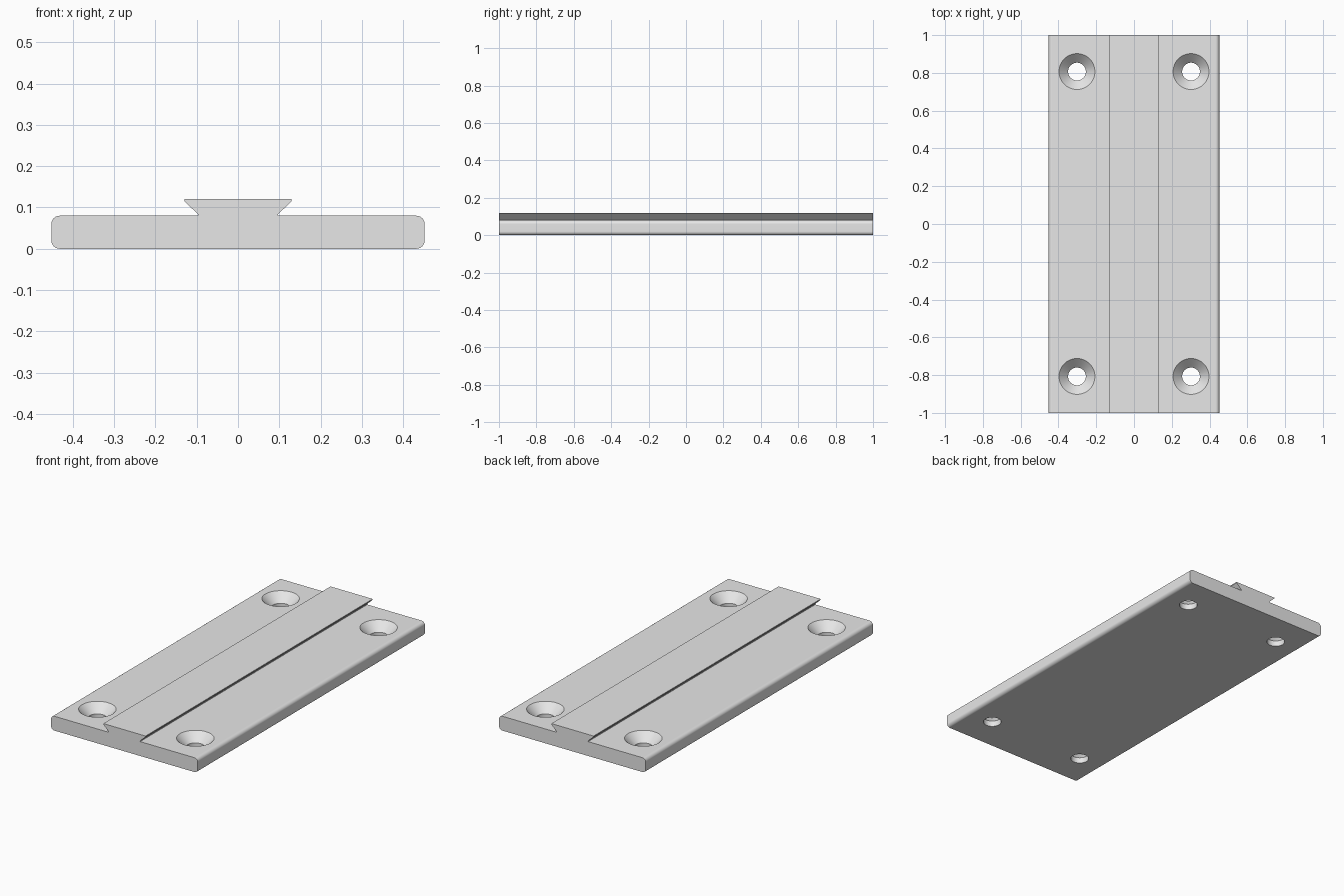
import bpy
import bmesh
from math import cos, sin, pi, radians

cube = bpy.data.objects.get("Cube")
if cube:
    bpy.data.objects.remove(cube, do_unlink=True)

LENGTH, HALF_W, THICK, ROUND = 2.0, 0.452, 0.08, 0.02
HOLE_X, HOLE_Y = 0.302, 0.807

metal = bpy.data.materials.new("light grey")
metal.use_nodes = True
grey = (0.8, 0.8, 0.8, 1)
metal.diffuse_color = grey
metal.node_tree.nodes["Principled BSDF"].inputs["Base Color"].default_value = grey


def make_object(name, bm):
    bmesh.ops.recalc_face_normals(bm, faces=bm.faces)
    mesh = bpy.data.meshes.new(name)
    bm.to_mesh(mesh)
    bm.free()
    mesh.materials.append(metal)
    obj = bpy.data.objects.new(name, mesh)
    bpy.context.collection.objects.link(obj)
    return obj


def corner(cx, cz, start, steps=6):
    """Quarter-round points of the plate edge."""
    angles = [start + pi / 2 * i / steps for i in range(steps + 1)]
    return [(cx + ROUND * cos(a), cz + ROUND * sin(a)) for a in angles]


# Plate with dovetail rail: right half profile, mirrored, then extruded
half = corner(HALF_W - ROUND, ROUND, -pi / 2)
half += corner(HALF_W - ROUND, THICK - ROUND, 0)
half += [(0.097, THICK), (0.097, 0.084), (0.127, 0.112),
         (0.130, 0.115), (0.130, 0.12)]
profile = half + [(-x, z) for x, z in reversed(half)]

bm = bmesh.new()
face = bm.faces.new([bm.verts.new((x, -LENGTH / 2, z)) for x, z in profile])
ext = bmesh.ops.extrude_face_region(bm, geom=[face])
verts = [v for v in ext["geom"] if isinstance(v, bmesh.types.BMVert)]
bmesh.ops.translate(bm, verts=verts, vec=(0, LENGTH, 0))
plate = make_object("dovetail_plate", bm)

# Countersunk screw holes: stacked rings capped at both ends
SIDES = 48
RINGS = [(0.047, -0.02), (0.047, 0.032), (0.095, THICK), (0.095, 0.1)]
bm = bmesh.new()
for hx in (-HOLE_X, HOLE_X):
    for hy in (-HOLE_Y, HOLE_Y):
        rings = [[bm.verts.new((hx + r * cos(2 * pi * i / SIDES),
                                hy + r * sin(2 * pi * i / SIDES), z))
                  for i in range(SIDES)] for r, z in RINGS]
        for low, high in zip(rings, rings[1:]):
            for i in range(SIDES):
                j = (i + 1) % SIDES
                bm.faces.new((low[i], low[j], high[j], high[i]))
        bm.faces.new(rings[0][::-1])
        bm.faces.new(rings[-1])
cutter = make_object("screw_hole_cutter", bm)
cutter.hide_render = True

cut = plate.modifiers.new("screw_holes", "BOOLEAN")
cut.operation = "DIFFERENCE"
cut.solver = "EXACT"
cut.object = cutter

bpy.ops.object.select_all(action="DESELECT")
plate.select_set(True)
bpy.context.view_layer.objects.active = plate
bpy.ops.object.modifier_apply(modifier=cut.name)
bpy.data.objects.remove(cutter, do_unlink=True)

# Smooth rounds and bores, flat large faces
bpy.ops.object.shade_smooth_by_angle(angle=radians(30))
weighted = plate.modifiers.new("flat_faces", "WEIGHTED_NORMAL")
weighted.keep_sharp = True
